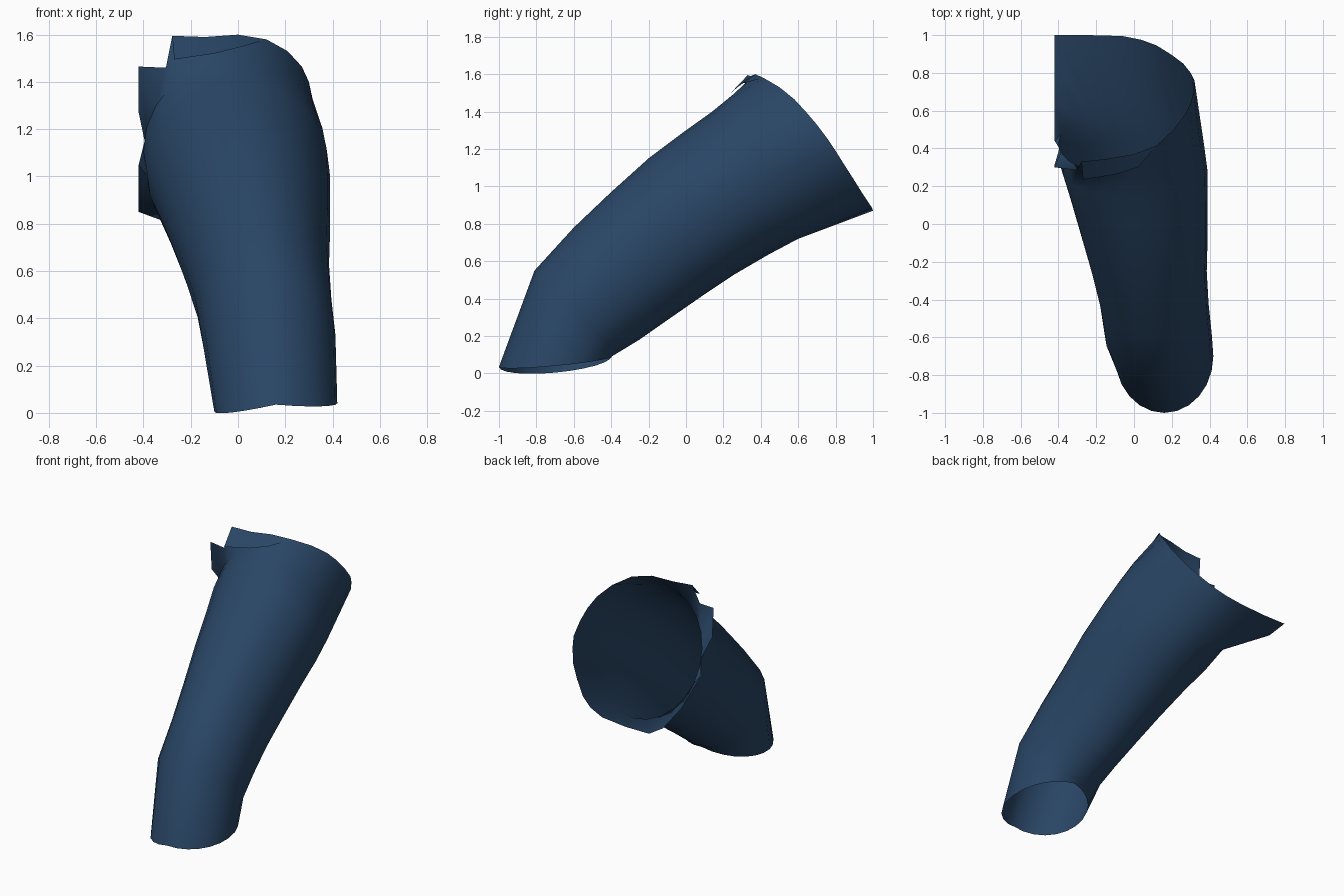
import bpy, math

if "Cube" in bpy.data.objects:
    bpy.data.objects.remove(bpy.data.objects["Cube"])

N = 24
cloth = bpy.data.materials.new("navy_cloth")
cloth.diffuse_color = (0.022, 0.06, 0.13, 1)
cloth.use_nodes = True
cloth.node_tree.nodes["Principled BSDF"].inputs["Base Color"].default_value = cloth.diffuse_color


def make_object(name, verts, faces):
    mesh = bpy.data.meshes.new(name)
    mesh.from_pydata(verts, [], faces)
    mesh.materials.append(cloth)
    obj = bpy.data.objects.new(name, mesh)
    bpy.context.collection.objects.link(obj)
    bpy.ops.object.select_all(action='DESELECT')
    obj.select_set(True)
    bpy.context.view_layer.objects.active = obj
    bpy.ops.object.shade_smooth_by_angle(angle=math.radians(50))
    return obj


def ring(fy, fz, by, bz, x0, x1):
    """Oval slanted from a front point to a back point, between two x limits."""
    pts = []
    for j in range(N):
        a = 2 * math.pi * j / N
        c, s = math.cos(a), math.sin(a)
        pts.append(((x0 + x1) / 2 + s * (x1 - x0) / 2,
                    (fy + by) / 2 + c * (fy - by) / 2,
                    (fz + bz) / 2 + c * (fz - bz) / 2))
    return pts


# Cross-sections from hem to hip: front y, z, back y, z, inner x, outer x
sections = [
    (-1.00, .035, -.40, .09, -.10, .42),
    (-.81, .55, -.365, .11, -.155, .412),
    (-.60, .78, -.25, .18, -.18, .395),
    (-.40, .97, -.10, .285, -.225, .385),
    (-.20, 1.15, .08, .41, -.28, .39),
    (0.00, 1.30, .26, .53, -.335, .39),
    (.14, 1.40, .44, .635, -.385, .388),
    (.25, 1.49, .60, .72, -.40, .37),
]
rings = [ring(*s) for s in sections]

# Hem dips lower on the inner side
rings[0] = [(x, y, z - .04 * abs(math.sin(2 * math.pi * j / N))
             + .018 * math.sin(2 * math.pi * j / N))
            for j, (x, y, z) in enumerate(rings[0])]

# Waist rim, running outward from the front and round to the centre seam
rim = [
    (0, .37, 1.6), (.12, .415, 1.58), (.21, .5, 1.53), (.27, .58, 1.465),
    (.30, .64, 1.40), (.315, .70, 1.33), (.32, .76, 1.25), (.30, .80, 1.19),
    (.26, .85, 1.11), (.20, .895, 1.04), (.12, .945, .96), (.04, .975, .915),
    (-.06, .995, .885), (-.24, 1, .87), (-.42, 1, .87), (-.42, .85, .85),
    (-.42, .65, .91), (-.42, .44, 1.05), (-.395, .40, 1.15),
    (-.42, .315, 1.27), (-.42, .30, 1.465), (-.305, .285, 1.46),
    (-.278, .33, 1.595), (-.14, .345, 1.59),
]
rings.append(rim)

# Trouser leg tube, open at both ends
verts = [p for r in rings for p in r]
faces = []
for i in range(len(rings) - 1):
    for j in range(N):
        k = (j + 1) % N
        faces.append((i * N + j, i * N + k, (i + 1) * N + k, (i + 1) * N + j))
make_object("trouser_leg", verts, faces)

# Small flap of cloth folded forward over the waist rim
make_object("waist_flap",
            [(-.27, .235, 1.495), (-.10, .262, 1.52), (.02, .30, 1.55),
             rim[1], rim[0], rim[23], rim[22]],
            [(0, 1, 5, 6), (1, 2, 4, 5), (2, 3, 4)])
